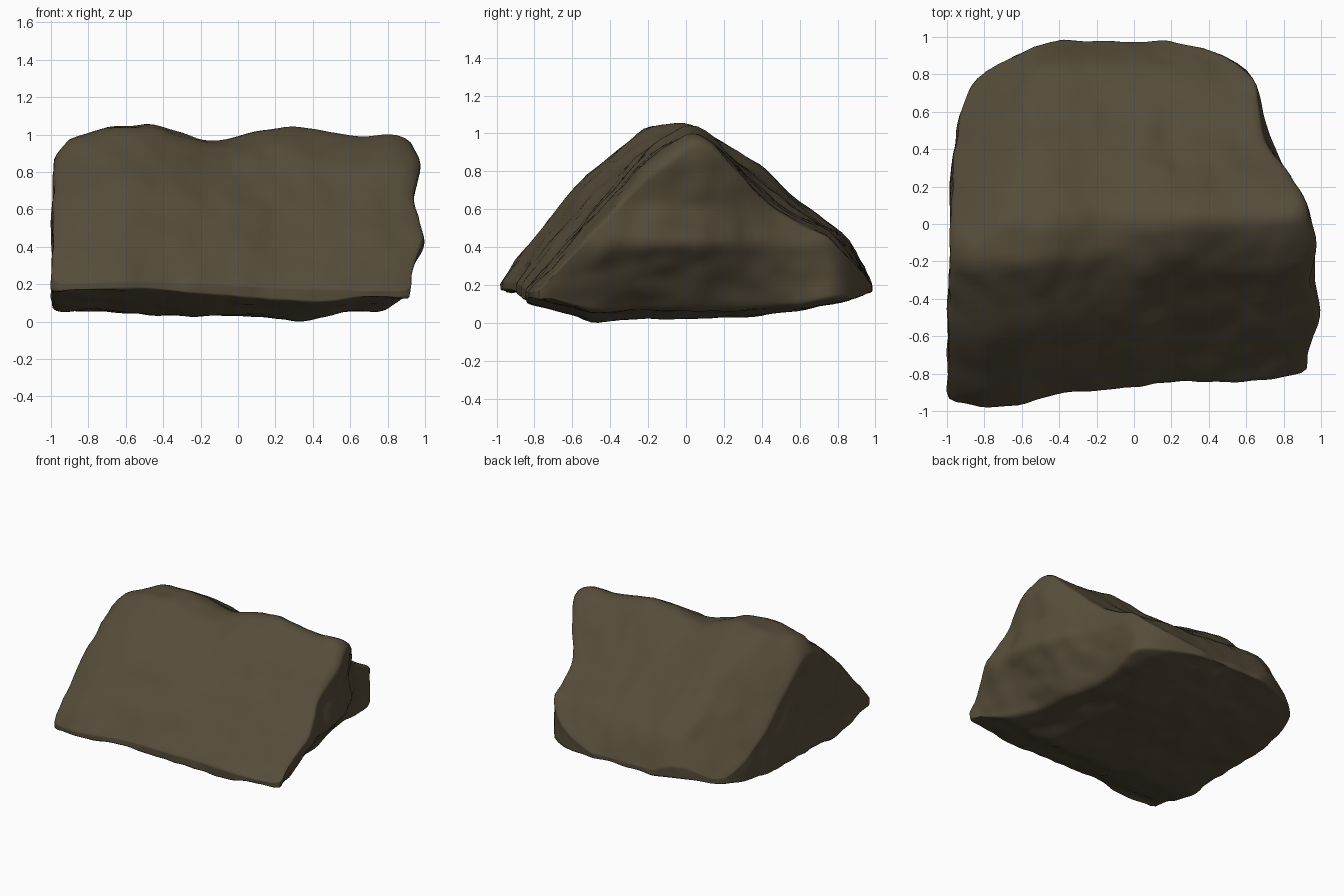
import bpy, bmesh
from mathutils import Vector, noise

cube = bpy.data.objects.get("Cube")
if cube:
    bpy.data.objects.remove(cube, do_unlink=True)


def curve(points, t):
    """Piecewise linear profile lookup."""
    if t <= points[0][0]:
        return points[0][1]
    for (a, fa), (b, fb) in zip(points, points[1:]):
        if t <= b:
            return fa + (fb - fa) * (t - a) / (b - a)
    return points[-1][1]


def mix(a, b, t):
    return a + (b - a) * t


# Plan outline: end walls along y, and the front edge along x
LEFT_END = [(-.9, -.99), (0, -.975), (.35, -.965), (.5, -.945),
            (.72, -.88), (.82, -.8), (.91, -.6), (.97, -.4)]
RIGHT_END = [(-.9, .98), (-.75, .98), (-.55, 1), (-.35, .96), (-.2, .97),
             (.05, .92), (.25, .83), (.45, .72), (.65, .68), (.8, .65),
             (.88, .53), (.95, .38), (.97, .2)]
FRONT_EDGE = [(-1, -.93), (-.8, -.98), (-.6, -.95), (-.4, -.9), (0, -.86),
              (.2, -.83), (.75, -.83), (.98, -.78)]
# Roof cross-sections, where each applies, and the ridge line along x
ROOF_NEG = [(-.9, .21), (-.78, .41), (-.55, .7), (-.34, .87), (-.19, 1), (.05, 1.01),
            (.25, .88), (.4, .81), (.6, .62), (.78, .5), (.88, .42), (.97, .2)]
ROOF_POS = [(-.9, .16), (-.52, .55), (-.27, .82), (-.04, 1), (.05, 1), (.18, .87),
            (.34, .69), (.46, .58), (.6, .51), (.76, .45), (.85, .34), (.97, .19)]
BLEND = [(-1, .35), (-.6, 0), (-.2, .15), (.2, .7), (.8, 1)]
RIDGE = [(-.98, .9), (-.9, .99), (-.7, 1.03), (-.45, 1.04), (-.2, .96), (-.07, .955),
         (.05, 1), (.3, 1.04), (.55, 1), (.7, .98), (.82, 1.01), (.9, .98), (.96, .92)]
# Underside, the bulging right end and its undercut
BELOW = [(-.97, .18), (-.85, .11), (-.5, .01), (-.1, .02), (.3, .03),
         (.6, .06), (.85, .12), (.97, .16)]
BELOW_X = [(-1, .05), (-.3, .025), (.1, .02), (.48, 0), (.7, .035), (1, .05)]
BULGE = [(.4, 0), (.62, -.04), (.85, .01), (1, 0)]
TUCK = [(-.8, .07), (-.5, .24), (-.2, .36), (.2, .32), (.45, .18), (.75, .03)]


def shape(co):
    """Map a point of the unit cube onto the rock."""
    u, v, w = (c + .5 for c in co)
    row = mix(-.9, .97, v)
    x = mix(curve(LEFT_END, row), curve(RIGHT_END, row), u)
    y = row + (curve(FRONT_EDGE, x) + .9) * (1 - v) ** 1.5
    roof = mix(curve(ROOF_NEG, row), curve(ROOF_POS, row), curve(BLEND, x))
    roof += (curve(RIDGE, x) - 1) * roof ** 3
    # Sloping shoulder over the back left corner
    roof = min(roof, .22 + 1.5 * (1.1 + .74 * x - .67 * y))
    floor = min(curve(BELOW, y) + curve(BELOW_X, x), roof - .03)
    z = mix(floor, roof, w)
    x += curve(BULGE, z) * u ** 6
    x -= curve(TUCK, y) * max(0, 1 - z / .42) * u ** 3
    return Vector((x, y, z))


# Rock body
bm = bmesh.new()
bmesh.ops.create_cube(bm, size=1)
bmesh.ops.subdivide_edges(bm, edges=bm.edges[:], cuts=47, use_grid_fill=True)
for vert in bm.verts:
    vert.co = shape(vert.co)
for _ in range(4):
    bmesh.ops.smooth_vert(bm, verts=bm.verts[:], factor=.5,
                          use_axis_x=True, use_axis_y=True, use_axis_z=True)

# Weathered dents, broad and fine
bmesh.ops.recalc_face_normals(bm, faces=bm.faces[:])
bm.normal_update()
for vert in bm.verts:
    p = vert.co.copy()
    dent = .006 + .012 * noise.noise(p * 3.2) + .012 * noise.noise(p * 8)
    vert.co = p + vert.normal * dent

# Stand the rock on the floor
lowest = min(vert.co.z for vert in bm.verts)
bmesh.ops.translate(bm, verts=bm.verts[:], vec=(0, 0, -lowest))
mesh = bpy.data.meshes.new("rock")
bm.to_mesh(mesh)
bm.free()
rock = bpy.data.objects.new("rock", mesh)
bpy.context.collection.objects.link(rock)

# Brown stone
stone = bpy.data.materials.new("brown_stone")
stone.use_nodes = True
colour = (.092, .073, .042, 1)
stone.diffuse_color = colour
bsdf = next(n for n in stone.node_tree.nodes if n.type == 'BSDF_PRINCIPLED')
bsdf.inputs["Base Color"].default_value = colour
bsdf.inputs["Roughness"].default_value = .9
mesh.materials.append(stone)

bpy.ops.object.select_all(action='DESELECT')
rock.select_set(True)
bpy.context.view_layer.objects.active = rock
bpy.ops.object.shade_smooth_by_angle(angle=.9)
